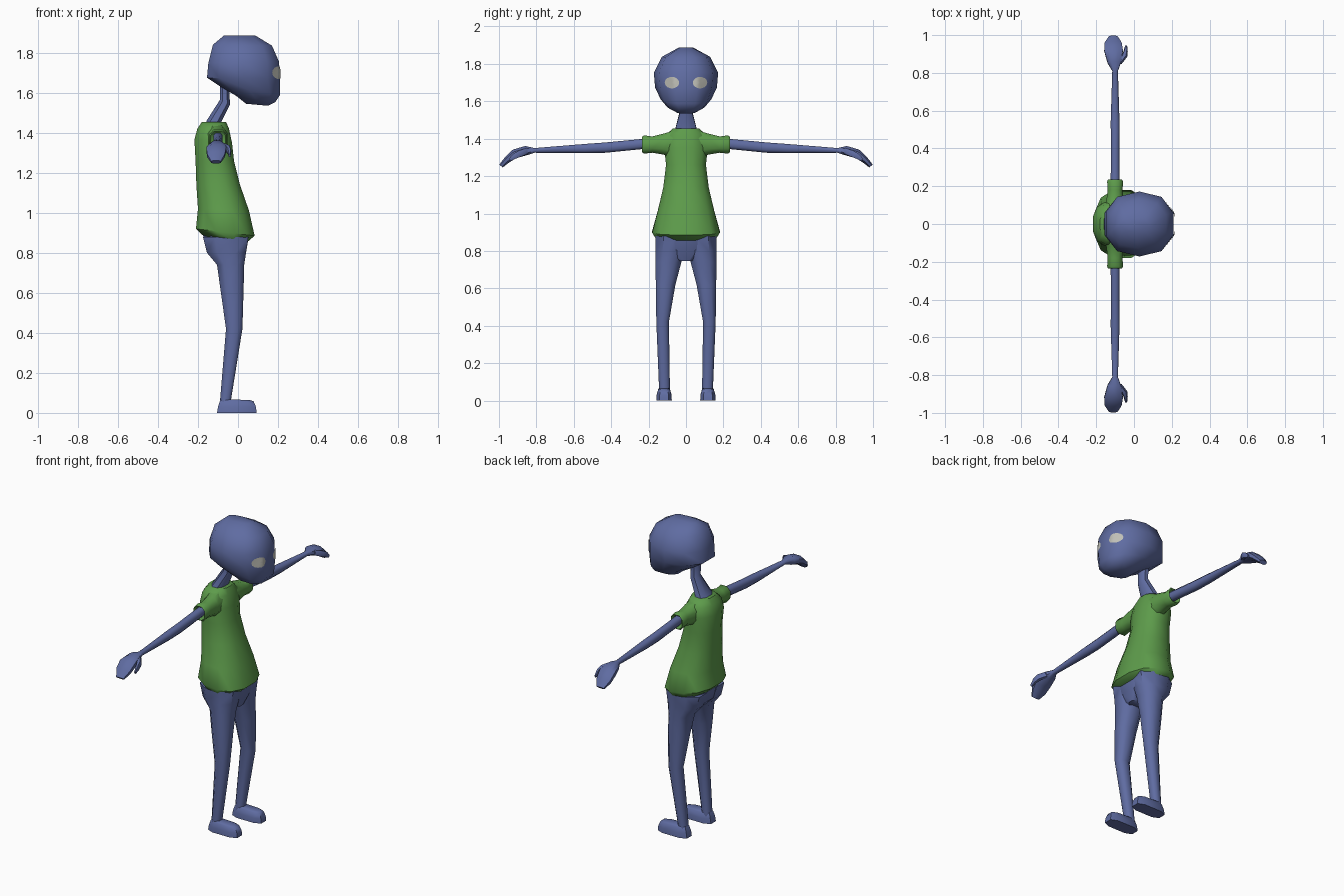
import bpy, bmesh, math
from mathutils import Vector
from mathutils.bvhtree import BVHTree


def material(name, rgb):
    m = bpy.data.materials.new(name)
    m.diffuse_color = (*rgb, 1)
    return m


BLUE = material("blue_skin", (0.115, 0.15, 0.36))
GREEN = material("green_shirt", (0.11, 0.33, 0.07))
GREY = material("pale_eye", (0.52, 0.52, 0.47))


def finish(bm, name, mat, angle=50):
    me = bpy.data.meshes.new(name)
    bm.to_mesh(me)
    bm.free()
    me.materials.append(mat)
    ob = bpy.data.objects.new(name, me)
    bpy.context.collection.objects.link(ob)
    bpy.ops.object.select_all(action='DESELECT')
    ob.select_set(True)
    bpy.context.view_layer.objects.active = ob
    bpy.ops.object.shade_smooth_by_angle(angle=math.radians(angle))
    return ob


def power(v, p):
    return math.copysign(abs(v) ** p, v)


def loft(name, rings, n, mat, side=1, p=0.85, angle=50):
    """Skin oval rings; each ring = (end A, end B, cross half-axis)."""
    bm = bmesh.new()
    loops = []
    c0 = math.cos(math.pi / n)
    for a, b, w in rings:
        a, b, w = Vector(a), Vector(b), Vector(w)
        loop = []
        for i in range(n):
            t = 2 * math.pi * (i + 0.5) / n
            v = (a + b) / 2 + (b - a) / 2 * power(math.cos(t) / c0, p) + w * power(math.sin(t), p)
            loop.append(bm.verts.new((v.x, v.y * side, v.z)))
        loops.append(loop)
    for l0, l1 in zip(loops, loops[1:]):
        for i in range(n):
            j = (i + 1) % n
            bm.faces.new((l0[i], l0[j], l1[j], l1[i]))
    bm.faces.new(loops[0])
    bm.faces.new(loops[-1])
    bmesh.ops.recalc_face_normals(bm, faces=bm.faces)
    return finish(bm, name, mat, angle)


def body(rows, y=0):
    """Rows (back x, back z, front x, front z, half width[, centre y])."""
    out = []
    for r in rows:
        yc = r[5] if len(r) > 5 else y
        out.append(((r[0], yc, r[1]), (r[2], yc, r[3]), (0, r[4], 0)))
    return out


def limb(rows):
    """Rows (centre x, low y, low z, high y, high z, half width in x)."""
    return [((x, y0, z0), (x, y1, z1), (w, 0, 0)) for x, y0, z0, y1, z1, w in rows]


# Head
head = loft("head", body([
    (-0.07, 1.886, 0.085, 1.887, 0.04),
    (-0.125, 1.84, 0.17, 1.835, 0.13),
    (-0.148, 1.75, 0.205, 1.755, 0.172),
    (-0.155, 1.675, 0.21, 1.67, 0.165),
    (-0.09, 1.632, 0.21, 1.588, 0.135),
    (-0.01, 1.585, 0.185, 1.552, 0.10),
    (0.04, 1.545, 0.15, 1.535, 0.05)]), 10, BLUE)

# Neck
loft("neck", body([
    (-0.17, 1.42, -0.08, 1.41, 0.075),
    (-0.157, 1.46, -0.085, 1.45, 0.06),
    (-0.09, 1.565, -0.04, 1.54, 0.033),
    (-0.09, 1.67, -0.045, 1.65, 0.036)]), 8, BLUE)

# Shirt body
loft("shirt", body([
    (-0.18, 1.455, -0.06, 1.455, 0.072),
    (-0.203, 1.42, -0.045, 1.42, 0.112),
    (-0.218, 1.365, -0.03, 1.35, 0.12),
    (-0.212, 1.26, -0.02, 1.26, 0.11),
    (-0.208, 1.14, 0.01, 1.14, 0.125),
    (-0.20, 1.02, 0.055, 1.01, 0.155),
    (-0.21, 0.92, 0.083, 0.885, 0.186),
    (-0.17, 0.882, 0.05, 0.857, 0.166)]), 12, GREEN)

# Hips
loft("hips", body([
    (-0.178, 0.90, 0.055, 0.89, 0.168),
    (-0.155, 0.81, 0.042, 0.81, 0.155),
    (-0.09, 0.745, 0.025, 0.745, 0.04)]), 10, BLUE)

# Eyes: thin discs laid on the face
tree = BVHTree.FromPolygons([v.co.copy() for v in head.data.vertices],
                            [tuple(f.vertices) for f in head.data.polygons])


def eye(name, side):
    bm = bmesh.new()

    def on_face(y, z):
        hit = tree.ray_cast(Vector((1, y, z)), Vector((-1, 0, 0)))[0]
        return bm.verts.new((hit.x + 0.004, y, z))

    n, yc, zc = 14, 0.075 * side, 1.70
    centre = on_face(yc, zc)
    loops = []
    for r in (0.35, 0.7, 1.0):
        loops.append([on_face(yc + 0.039 * r * math.cos(2 * math.pi * i / n),
                              zc + 0.031 * r * math.sin(2 * math.pi * i / n)) for i in range(n)])
    for i in range(n):
        j = (i + 1) % n
        bm.faces.new((centre, loops[0][i], loops[0][j]))
        for a, b in zip(loops, loops[1:]):
            bm.faces.new((a[i], b[i], b[j], a[j]))
    finish(bm, name, GREY)


for label, s in (("left", 1), ("right", -1)):
    eye(label + "_eye", s)

    # Sleeve with a recessed cuff
    loft(label + "_sleeve", limb([
        (-0.11, 0.05, 1.29, 0.05, 1.447, 0.06),
        (-0.10, 0.12, 1.315, 0.12, 1.427, 0.05),
        (-0.10, 0.18, 1.325, 0.18, 1.412, 0.042),
        (-0.10, 0.225, 1.32, 0.225, 1.418, 0.045),
        (-0.10, 0.235, 1.328, 0.235, 1.41, 0.04),
        (-0.10, 0.215, 1.345, 0.215, 1.395, 0.022)]), 8, GREEN, s)

    # Arm and hand
    loft(label + "_arm", limb([
        (-0.10, 0.20, 1.348, 0.20, 1.402, 0.025),
        (-0.10, 0.43, 1.325, 0.43, 1.38, 0.024),
        (-0.10, 0.54, 1.323, 0.54, 1.372, 0.025),
        (-0.10, 0.81, 1.325, 0.81, 1.35, 0.016),
        (-0.105, 0.85, 1.312, 0.86, 1.361, 0.038),
        (-0.108, 0.91, 1.295, 0.925, 1.342, 0.053),
        (-0.11, 0.95, 1.27, 0.965, 1.305, 0.048),
        (-0.11, 0.98, 1.246, 0.998, 1.262, 0.026)]), 8, BLUE, s)

    # Thumb
    loft(label + "_thumb", limb([
        (-0.085, 0.845, 1.32, 0.85, 1.35, 0.02),
        (-0.053, 0.88, 1.305, 0.89, 1.338, 0.017),
        (-0.044, 0.91, 1.293, 0.92, 1.322, 0.011),
        (-0.042, 0.938, 1.28, 0.945, 1.295, 0.006)]), 6, BLUE, s)

    # Leg
    loft(label + "_leg", body([
        (-0.175, 0.88, 0.052, 0.88, 0.085, 0.084),
        (-0.155, 0.80, 0.04, 0.80, 0.083, 0.085),
        (-0.105, 0.74, 0.031, 0.74, 0.074, 0.094),
        (-0.088, 0.62, 0.028, 0.62, 0.056, 0.109),
        (-0.06, 0.42, 0.022, 0.42, 0.036, 0.125),
        (-0.09, 0.06, -0.035, 0.065, 0.031, 0.115),
        (-0.09, 0.03, -0.035, 0.03, 0.031, 0.115)]), 8, BLUE, s)

    # Foot
    loft(label + "_foot", body([
        (-0.105, 0, 0.093, 0, 0.043),
        (-0.10, 0.03, 0.09, 0.03, 0.042),
        (-0.09, 0.062, 0.078, 0.058, 0.033),
        (-0.085, 0.069, 0.06, 0.064, 0.025)], 0.117), 8, BLUE, s, p=0.6)
